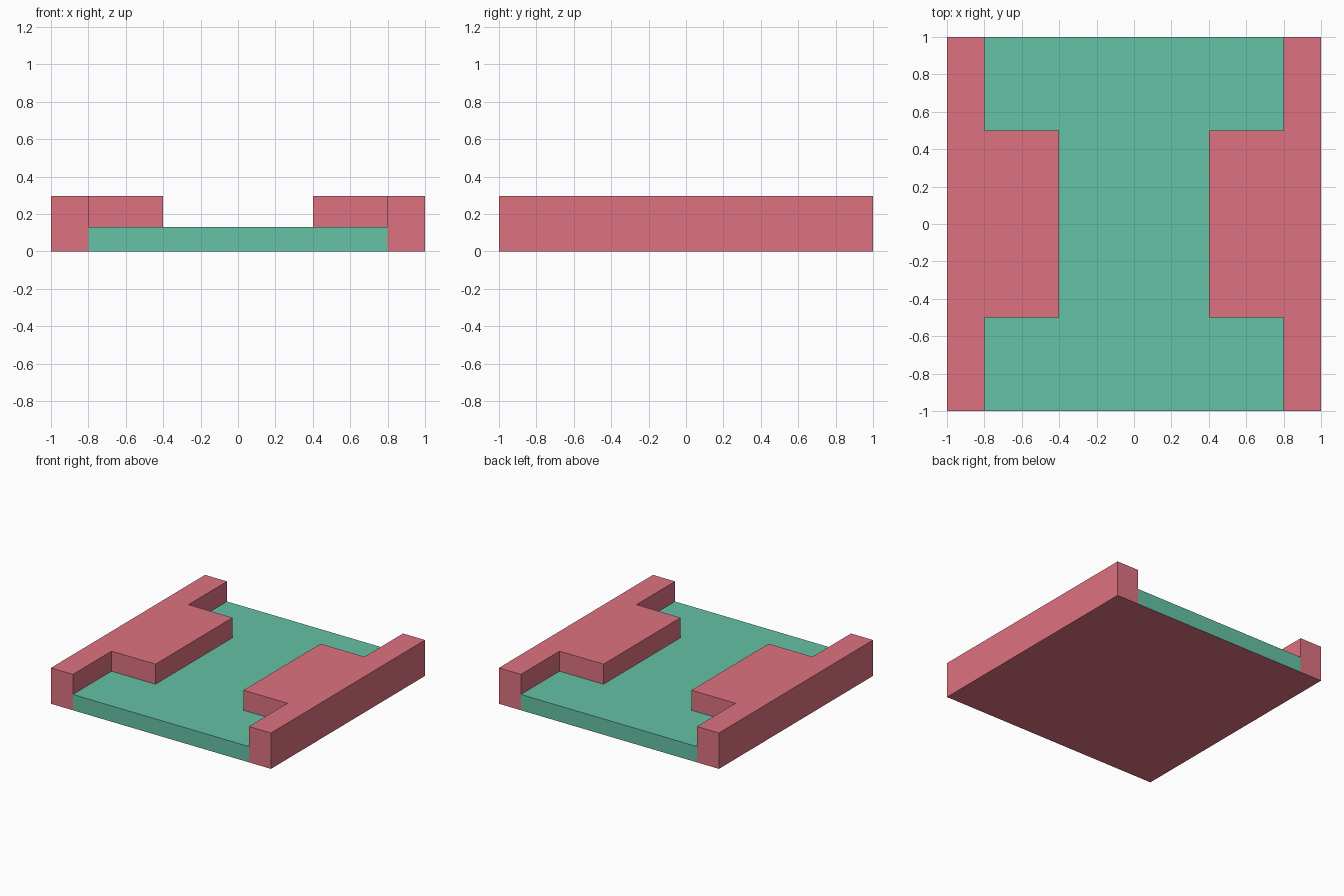
import bpy
import bmesh

if "Cube" in bpy.data.objects:
    bpy.data.objects.remove(bpy.data.objects["Cube"])

XS = [-1.0, -0.8, -0.4, 0.4, 0.8, 1.0]
YS = [-1.0, -0.5, 0.5, 1.0]
FLOOR, TOP = 0.13, 0.295


def material(name, rgb):
    m = bpy.data.materials.new(name)
    m.diffuse_color = (*rgb, 1.0)
    m.use_nodes = True
    m.node_tree.nodes["Principled BSDF"].inputs["Base Color"].default_value = m.diffuse_color
    return m


def raised(x, y):
    # side rails, plus the wide pad in the middle of each rail
    return abs(x) > 0.8 or (abs(x) > 0.4 and abs(y) < 0.5)


bm = bmesh.new()

# flat footprint, divided along the rail and pad edges
grid = [[bm.verts.new((x, y, 0)) for x in XS] for y in YS]
for j in range(len(YS) - 1):
    for i in range(len(XS) - 1):
        bm.faces.new((grid[j][i], grid[j][i + 1], grid[j + 1][i + 1], grid[j + 1][i]))
footprint = bm.faces[:]


def lift(faces, height):
    out = bmesh.ops.extrude_face_region(bm, geom=faces)["geom"]
    verts = [g for g in out if isinstance(g, bmesh.types.BMVert)]
    bmesh.ops.translate(bm, verts=verts, vec=(0, 0, height))
    return [g for g in out if isinstance(g, bmesh.types.BMFace)]


# base slab (underside kept closed), then rails and pads
bottom = bmesh.ops.duplicate(bm, geom=footprint)
tops = lift(footprint, FLOOR)
bmesh.ops.remove_doubles(bm, verts=bm.verts[:], dist=1e-4)
tops = [f for f in bm.faces if all(abs(v.co.z - FLOOR) < 1e-4 for v in f.verts)]
high = [f for f in tops if raised(*f.calc_center_median().xy)]
lift(high, TOP - FLOOR)
stale = [f for f in high if f.is_valid and f.calc_center_median().z < TOP - 0.01]
if stale:
    bmesh.ops.delete(bm, geom=stale, context="FACES")
bmesh.ops.recalc_face_normals(bm, faces=bm.faces[:])

# green floor and its front and back edges; everything else red
for f in bm.faces:
    c = f.calc_center_median()
    f.material_index = int(0.001 < c.z < FLOOR + 0.001 and abs(c.x) < 0.8 - 0.001)

mesh = bpy.data.meshes.new("track_tile")
bm.to_mesh(mesh)
bm.free()
mesh.materials.append(material("red", (0.73, 0.17, 0.22)))
mesh.materials.append(material("green", (0.133, 0.539, 0.376)))
tile = bpy.data.objects.new("track_tile", mesh)
bpy.context.collection.objects.link(tile)
